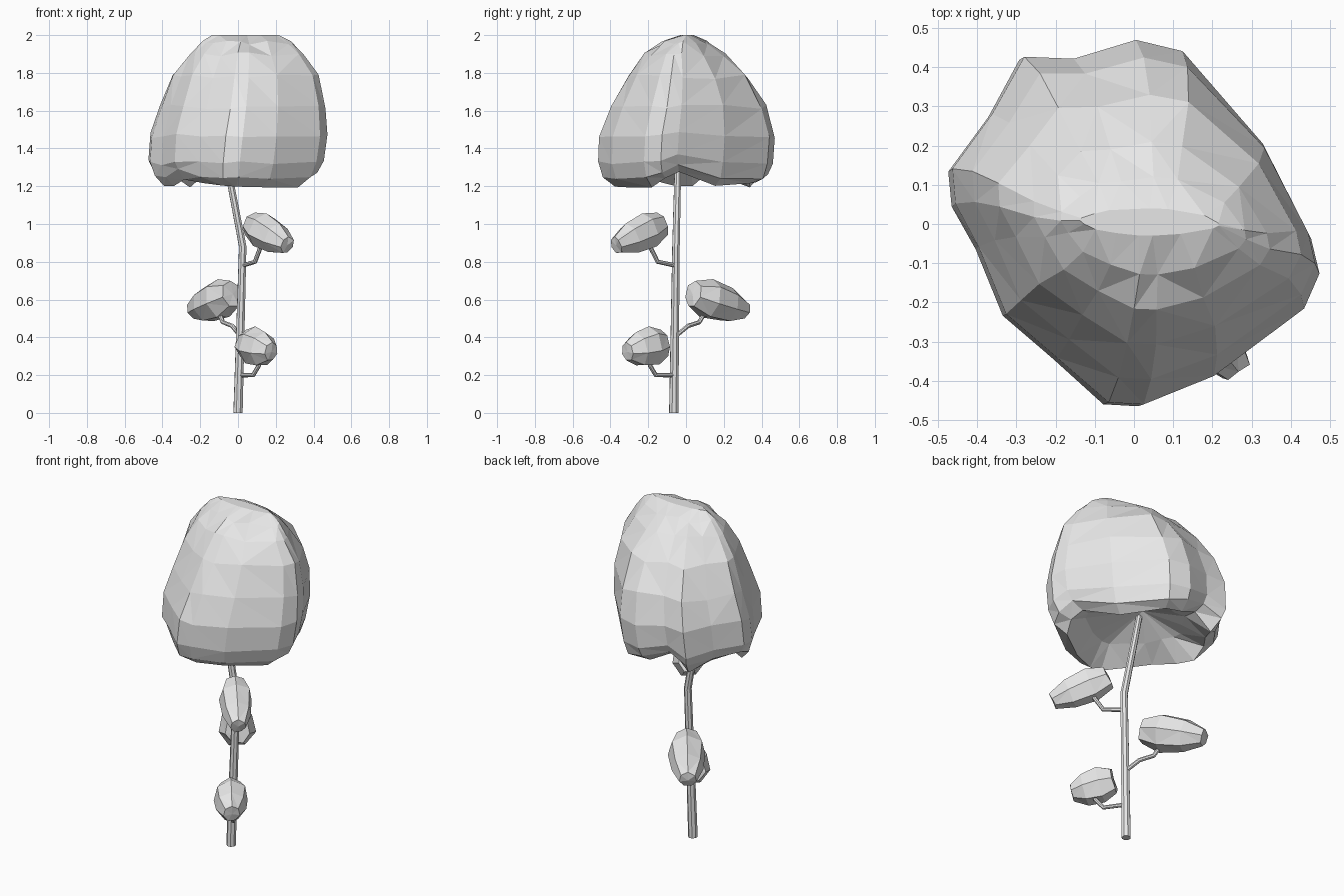
import bpy
import bmesh
import random
from mathutils import Vector

random.seed(4)

if "Cube" in bpy.data.objects:
    bpy.data.objects.remove(bpy.data.objects["Cube"], do_unlink=True)

# Single flat material
grey = bpy.data.materials.new("light_grey")
grey.use_nodes = True
colour = (0.8, 0.8, 0.8, 1)
grey.diffuse_color = colour
shader = next(n for n in grey.node_tree.nodes if n.type == 'BSDF_PRINCIPLED')
shader.inputs["Base Color"].default_value = colour
shader.inputs["Roughness"].default_value = 0.8


def add_mesh(name, bm):
    """Store a bmesh as a flat-shaded object."""
    bmesh.ops.recalc_face_normals(bm, faces=bm.faces)
    mesh = bpy.data.meshes.new(name)
    bm.to_mesh(mesh)
    bm.free()
    mesh.materials.append(grey)
    obj = bpy.data.objects.new(name, mesh)
    bpy.context.collection.objects.link(obj)


def add_tube(name, points, radii):
    """Sweep a faceted round section along a path."""
    curve = bpy.data.curves.new(name + "_path", 'CURVE')
    curve.dimensions = '3D'
    curve.bevel_depth = 1
    curve.bevel_resolution = 2
    curve.use_fill_caps = True
    spline = curve.splines.new('POLY')
    spline.use_smooth = False
    spline.points.add(len(points) - 1)
    for point, co, radius in zip(spline.points, points, radii):
        point.co = (*co, 1)
        point.radius = radius
    helper = bpy.data.objects.new(name + "_helper", curve)
    bpy.context.collection.objects.link(helper)
    graph = bpy.context.evaluated_depsgraph_get()
    mesh = bpy.data.meshes.new_from_object(helper.evaluated_get(graph))
    bpy.data.objects.remove(helper, do_unlink=True)
    bpy.data.curves.remove(curve)
    bm = bmesh.new()
    bm.from_mesh(mesh)
    bpy.data.meshes.remove(mesh)
    add_mesh(name, bm)


def add_leaf_clump(name, centre, direction, half_size):
    """Blunt faceted lump, longest along direction, narrower at its outer end."""
    bm = bmesh.new()
    bmesh.ops.create_uvsphere(bm, u_segments=7, v_segments=5, radius=1)
    turn = Vector(direction).to_track_quat('Z', 'Y')
    long_half, side_half, up_half = half_size
    for vert in bm.verts:
        co = vert.co * random.uniform(1, 1.08)
        pole = abs(vert.co.z) > .99
        # Flatten the ends and widen the shoulders
        along = co.z * (.95 if pole else 1.13)
        taper = 1.06 - .2 * along
        local = Vector((co.x * side_half * taper,
                        co.y * up_half * taper,
                        along * long_half))
        vert.co = turn @ local + Vector(centre)
    bmesh.ops.triangulate(bm, faces=bm.faces)
    add_mesh(name, bm)


# Trunk, bent towards the top
add_tube("trunk",
         [(0, -.065, 0), (.025, -.053, .88), (-.04, -.045, 1.22), (-.08, -.04, 1.44)],
         [.026, .021, .019, .017])

# Side branches, each carrying a clump
branches = {
    "upper": [(.025, -.055, .78), (.09, -.15, .8), (.12, -.19, .88)],
    "middle": [(.01, -.05, .41), (-.03, .01, .46), (-.08, .07, .48), (-.1, .1, .53)],
    "lower": [(.01, -.06, .2), (.08, -.16, .2), (.11, -.19, .25), (.12, -.2, .3)],
}
for level, path in branches.items():
    add_tube(level + "_branch", path, [.012] * len(path))

add_leaf_clump("upper_leaf_clump", (.165, -.25, .945), (.6, -.75, -.36), (.17, .08, .088))
add_leaf_clump("middle_leaf_clump", (-.13, .175, .585), (-.58, .79, -.25), (.185, .09, .095))
add_leaf_clump("lower_leaf_clump", (.107, -.217, .345), (.6, -.8, -.18), (.123, .085, .095))

# Canopy outline in plan, and the heights with their extents
outline = [(.475, -.13), (.45, -.04), (.32, .2), (.12, .44), (0, .47), (-.16, .42),
           (-.29, .43), (-.37, .28), (-.475, .14), (-.465, .05), (-.4, -.06),
           (-.33, -.23), (-.2, -.34), (-.07, -.46), (.02, -.465), (.2, -.39),
           (.435, -.22)]
levels = [  # z, x min, x max, y min, y max
    (1.205, -.4, .35, -.38, .37),
    (1.25, -.45, .42, -.445, .435),
    (1.32, -.475, .455, -.47, .46),
    (1.46, -.465, .475, -.465, .47),
    (1.62, -.415, .465, -.4, .425),
    (1.78, -.35, .43, -.31, .33),
    (1.9, -.26, .35, -.22, .21),
    (1.96, -.19, .29, -.13, .12),
    (2, -.14, .22, -.03, .04),
]
# Raised gaps between the lobes of the rim, by outline point
notches = {0: .04, 1: .08, 4: .02, 5: .09, 7: .04, 8: .05, 11: .04}


def fit(value, low, high):
    return low + (value + 1) / 2 * (high - low)


bm = bmesh.new()
# Hollow underside first, then the rings from rim to crown
rings = [[bm.verts.new((x * .55, y * .55, 1.3)) for x, y in outline]]
for number, (z, x_low, x_high, y_low, y_high) in enumerate(levels):
    ring = []
    rise = number / (len(levels) - 1)
    for i, (x, y) in enumerate(outline):
        # The outline grows rounder towards the crown
        plan = Vector((x / .475, y / .47))
        plan = plan.lerp(plan.normalized(), .6 * rise ** 2)
        lift = notches.get(i, 0) * max(0, 1 - number / 4)
        if number < len(levels) - 1:
            lift += random.uniform(-.012, .012)
        ring.append(bm.verts.new((fit(plan.x, x_low, x_high),
                                  fit(plan.y, y_low, y_high), z + lift)))
    rings.append(ring)
for below, above in zip(rings, rings[1:]):
    for i in range(len(outline)):
        j = (i + 1) % len(outline)
        bm.faces.new((below[i], below[j], above[j], above[i]))
bm.faces.new(rings[-1])
hub = bm.verts.new((-.06, 0, 1.4))
for i in range(len(outline)):
    bm.faces.new((rings[0][i - 1], rings[0][i], hub))
bmesh.ops.triangulate(bm, faces=bm.faces, quad_method='SHORT_EDGE')
add_mesh("canopy", bm)
